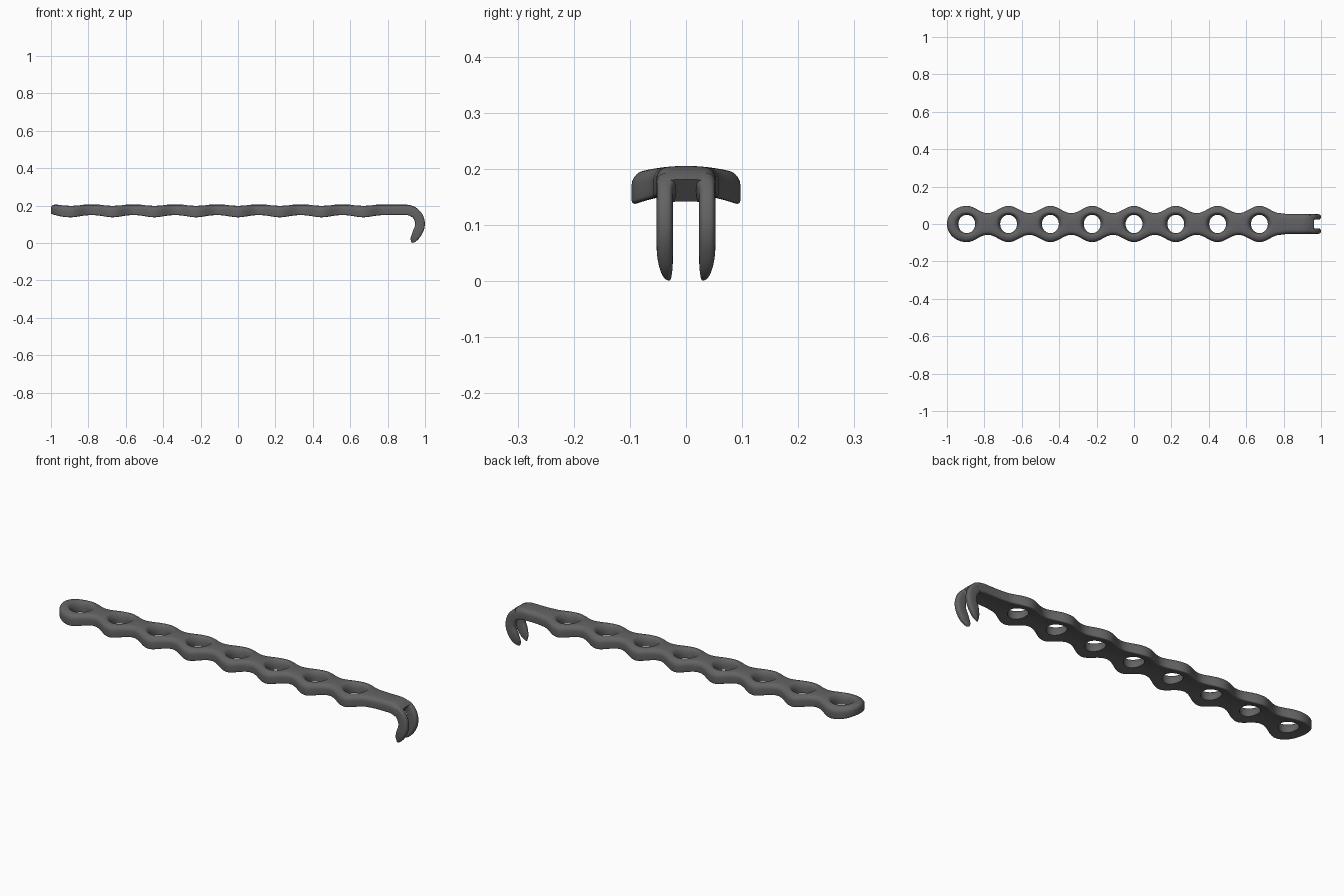
import bpy, bmesh, math

if "Cube" in bpy.data.objects:
    bpy.data.objects.remove(bpy.data.objects["Cube"])

PITCH, FIRST, COUNT = 0.2235, -0.894, 8      # hole spacing, first hole, hole count
H = PITCH / 2
WIDE, WAIST, SHANK = 0.097, 0.058, 0.053     # half widths
R_TOP, R_BOT = 0.02, 0.009                   # edge rounding
MID, CX, CZ, RAD = 0.177, 0.897, 0.102, 0.075  # plate mid height, hook bend

steel = bpy.data.materials.new("dark_grey_metal")
steel.diffuse_color = (0.125, 0.125, 0.13, 1)
steel.use_nodes = True
steel.node_tree.nodes["Principled BSDF"].inputs["Base Color"].default_value = steel.diffuse_color


def top(y):
    return 0.028 - 1.5 * y * y


def bottom(y):
    return -0.023 - 2.07 * y * y


# Rounded edge profile: (inset, height rule), from the top face to the bottom face
def edge_profile():
    out = []
    for i in range(6):
        a = math.radians(18 * i)
        drop = R_TOP * (1 - math.cos(a))
        out.append((R_TOP * (1 - math.sin(a)), lambda y, d=drop: top(y) - d))
    for i in range(4, -1, -1):
        a = math.radians(22.5 * i)
        rise = R_BOT * (1 - math.cos(a))
        out.append((R_BOT * (1 - math.sin(a)), lambda y, d=rise: bottom(y) + d))
    return out


PROFILE = edge_profile()
M, N = 6, 28                                 # segments across the waist, along a lobe


def half_width(x):
    return (WIDE + WAIST) / 2 + (WIDE - WAIST) / 2 * math.cos(2 * math.pi * x / PITCH)


def outline(inset, is_end):
    """Closed cell outline and a flag per segment: is it an outside edge?"""
    w = WAIST - inset
    pts = [(H, w * (2 * i / M - 1)) for i in range(M)]
    arc = [False] * M
    if is_end:
        xs = [H - H * i / (N // 2) for i in range(N // 2)]
        upper = [(x, half_width(x) - inset) for x in xs]
        cap = [(-(0.106 - inset) * math.sin(math.pi * i / N),
                (WIDE - inset) * math.cos(math.pi * i / N)) for i in range(N + 1)]
        lower = [(x, -y) for x, y in reversed(upper[1:])]
        pts += upper + cap + lower
    else:
        xs = [H - PITCH * i / N for i in range(N)]
        pts += [(x, half_width(x) - inset) for x in xs]
        arc += [True] * N + [False] * M
        pts += [(-x, -y) for x, y in pts]
    arc += [True] * (len(pts) - len(arc))
    return pts, arc


def hole(rx, ry, guide):
    out = []
    for x, y in guide:
        a = math.atan2(y, x)
        r = 1 / math.hypot(math.cos(a) / rx, math.sin(a) / ry)
        out.append((r * math.cos(a), r * math.sin(a)))
    return out


def add_cell(bm, cx, is_end):
    rings = []
    for inset, rule in PROFILE:
        pts, arc = outline(inset, is_end)
        rings.append([(x, y, rule(y)) for x, y in pts])
    walls = len(rings) - 1
    # Underside, then the bore, then the countersink up to the top face
    guide = [(x, y) for x, y, z in rings[0]]
    under = hole(0.045, 0.049, guide)
    rings.append([((p[0] + q[0]) / 2, (p[1] + q[1]) / 2, bottom((p[1] + q[1]) / 2))
                  for p, q in zip(rings[-1], under)])
    rings.append([(x, y, bottom(y)) for x, y in under])
    for rx, ry, d in ((0.045, 0.049, 0.032), (0.049, 0.051, 0.02),
                      (0.056, 0.055, 0.009), (0.063, 0.059, 0.003), (0.072, 0.064, 0)):
        rings.append([(x, y, top(y) - d) for x, y in hole(rx, ry, guide)])
    rings.append([((p[0] + q[0]) / 2, (p[1] + q[1]) / 2, top((p[1] + q[1]) / 2))
                  for p, q in zip(rings[0], rings[-1])])
    v = [[bm.verts.new((cx + x, y, MID + z)) for x, y, z in r] for r in rings]
    n = len(guide)
    for k in range(len(v)):
        a, b = v[k], v[(k + 1) % len(v)]
        for i in range(n):
            if k < walls and not arc[i]:
                continue                     # neighbouring cells join here
            j = (i + 1) % n
            bm.faces.new((a[i], a[j], b[j], b[i]))


def bend(theta, n, y):
    t = math.radians(theta)
    return (CX + (RAD + n) * math.cos(t), y, CZ + (RAD + n) * math.sin(t))


def loft(bm, rows, start_cap, end_cap):
    v = [[bm.verts.new(p) for p in r] for r in rows]
    n = len(rows[0])
    for a, b in zip(v, v[1:]):
        for i in range(n):
            j = (i + 1) % n
            bm.faces.new((a[i], a[j], b[j], b[i]))
    if start_cap:
        bm.faces.new(v[0])
    if end_cap:
        bm.faces.new(v[-1])


def finish(bm, name):
    bmesh.ops.remove_doubles(bm, verts=bm.verts, dist=0.0002)
    bmesh.ops.delete(bm, geom=[v for v in bm.verts if not v.link_faces], context='VERTS')
    bmesh.ops.recalc_face_normals(bm, faces=bm.faces)
    me = bpy.data.meshes.new(name)
    bm.to_mesh(me)
    bm.free()
    me.materials.append(steel)
    ob = bpy.data.objects.new(name, me)
    bpy.context.collection.objects.link(ob)
    bpy.ops.object.select_all(action='DESELECT')
    ob.select_set(True)
    bpy.context.view_layer.objects.active = ob
    bpy.ops.object.shade_smooth_by_angle(angle=math.radians(50))
    return ob


# Perforated plate
bm = bmesh.new()
for i in range(COUNT):
    add_cell(bm, FIRST + PITCH * i, i == 0)


# Shank: same section, straight and then into the bend
def section(w):
    pts = [((w - R_TOP) * (2 * i / M - 1), top) for i in range(M)]
    pts += [(w - d, rule) for d, rule in PROFILE]
    pts += [((w - R_BOT) * (1 - 2 * i / M), bottom) for i in range(1, M)]
    pts += [(-(w - d), rule) for d, rule in reversed(PROFILE[1:])]
    return [(y, rule(y)) for y, rule in pts]


x0 = FIRST + PITCH * (COUNT - 1) + H
rows = []
for i in range(6):
    u = i / 6
    w = SHANK + (WAIST - SHANK) * max(0, 1 - 2 * u) ** 2
    rows.append([(x0 + (CX - x0) * u, y, MID + n) for y, n in section(w)])
for i in range(9):
    rows.append([bend(90 - 5 * i, n, y) for y, n in section(SHANK)])
loft(bm, rows, False, True)
finish(bm, "perforated_plate")

# Pair of hook prongs, tapering to rounded tips
bm = bmesh.new()
rows = []
START, TIP, S = 62, -73, 24
for k in range(41):
    th = START + (TIP - START) * (k / 40 if k < 34 else 0.85 + 0.15 * math.sin((k - 34) / 6 * math.pi / 2))
    root = min(1, max(0, (58 - th) / 22))
    inner = 0.002 + 0.021 * math.sqrt(1 - (1 - root) ** 2)
    u = max(0, (-25 - th) / (-25 - TIP))     # taper along the tip
    g = 0.12 + 0.88 * math.sqrt(max(0, 1 - u ** 2.2))
    outer = inner + (SHANK - 0.0003 - inner) * g
    inner += 0.004 * u ** 4
    thick = 0.0262 * (0.25 + 0.75 * math.sqrt(max(0, 1 - u ** 3)))
    shift = 0.001 + 0.019 * u ** 2
    row = []
    for i in range(S):
        a = 2 * math.pi * i / S
        c, s = math.cos(a), math.sin(a)
        sy = math.copysign(abs(c) ** 0.6, c)
        sn = math.copysign(abs(s) ** 0.6, s)
        row.append(bend(th, shift + thick * sn, (inner + outer) / 2 + (outer - inner) / 2 * sy))
    rows.append(row)
loft(bm, rows, True, True)
prongs = finish(bm, "hook_prongs")
prongs.modifiers.new("both_sides", 'MIRROR').use_axis = (False, True, False)
prongs.modifiers["both_sides"].use_mirror_merge = False
